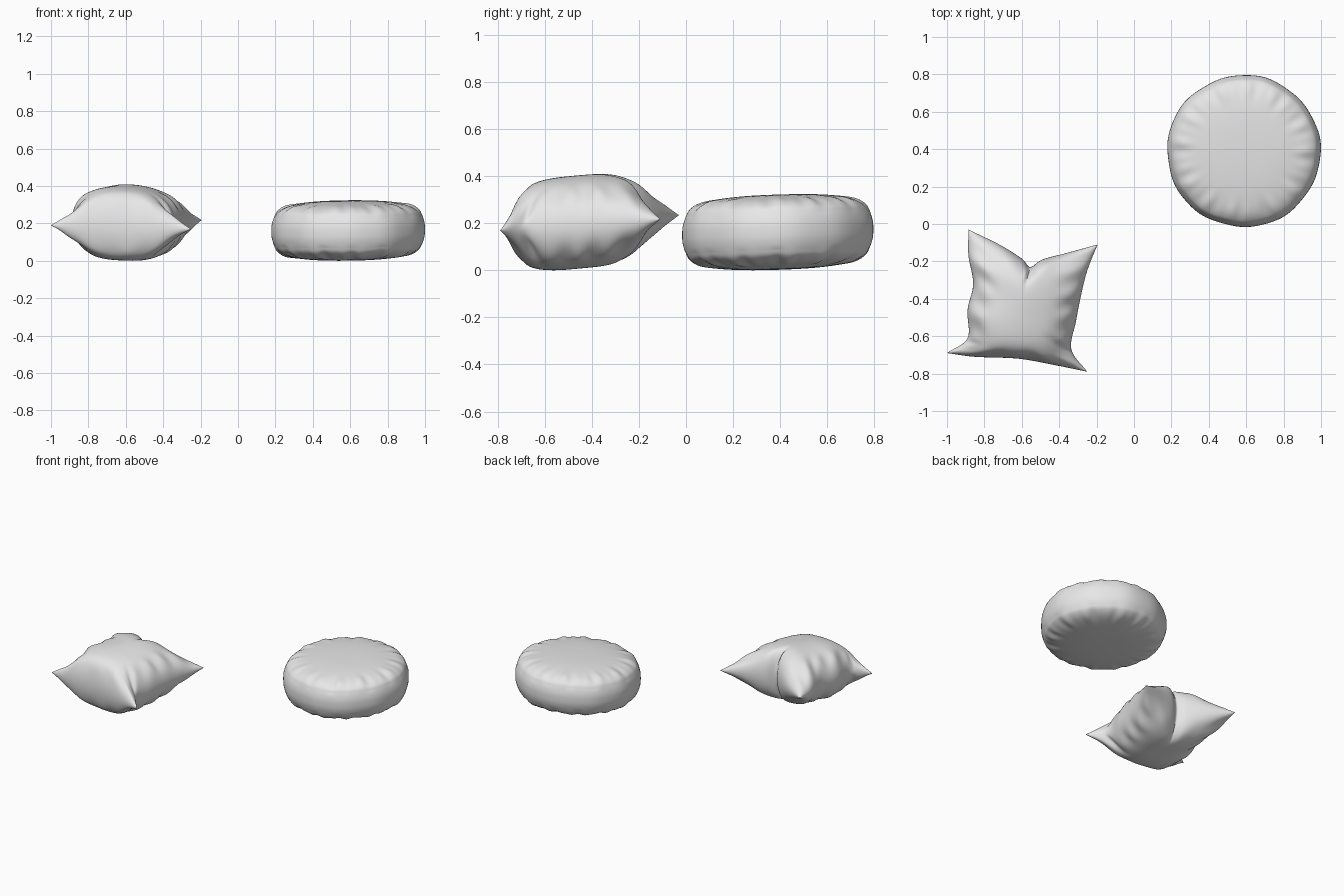
import bpy, bmesh, math
from mathutils import Vector

if "Cube" in bpy.data.objects:
    bpy.data.objects.remove(bpy.data.objects["Cube"], do_unlink=True)

fabric = bpy.data.materials.new("grey_fabric")
fabric.use_nodes = True
fabric.diffuse_color = (0.8, 0.8, 0.8, 1)
fabric.node_tree.nodes["Principled BSDF"].inputs["Base Color"].default_value = (0.8, 0.8, 0.8, 1)


def curve(points, t):
    """Smooth curve through the points, t from 0 to 1."""
    pts = [Vector(p) for p in points]
    last = len(pts) - 1
    i = min(int(t * last), last - 1)
    s = t * last - i
    b, c = pts[i], pts[i + 1]
    a = pts[i - 1] if i else b * 2 - c
    d = pts[i + 2] if i + 2 <= last else c * 2 - b
    return (b * 2 + (c - a) * s + (a * 2 - b * 5 + c * 4 - d) * s**2
            + (b * 3 - a - c * 3 + d) * s**3) / 2


def finish(bm, name, angle):
    bmesh.ops.remove_doubles(bm, verts=bm.verts, dist=0.00001)
    bmesh.ops.recalc_face_normals(bm, faces=bm.faces)
    low = min(v.co.z for v in bm.verts)
    bmesh.ops.translate(bm, verts=bm.verts, vec=(0, 0, -low))
    mesh = bpy.data.meshes.new(name)
    bm.to_mesh(mesh)
    bm.free()
    mesh.materials.append(fabric)
    obj = bpy.data.objects.new(name, mesh)
    bpy.context.collection.objects.link(obj)
    bpy.ops.object.select_all(action='DESELECT')
    obj.select_set(True)
    bpy.context.view_layer.objects.active = obj
    bpy.ops.object.shade_smooth_by_angle(angle=math.radians(angle))


def bump(x, centre, width):
    return math.exp(-((x - centre) / width) ** 2)


# Square pillow: seam outline filled as a patch, puffed up and down
FRONT = [(-1, -.69), (-.85, -.71), (-.62, -.72), (-.42, -.755), (-.25, -.79)]
BACK = [(-.885, -.03), (-.72, -.11), (-.6, -.185), (-.555, -.23),
        (-.49, -.19), (-.36, -.155), (-.195, -.11)]
LEFT = [(-1, -.69), (-.89, -.61), (-.89, -.46), (-.86, -.32), (-.885, -.17), (-.885, -.03)]
RIGHT = [(-.25, -.79), (-.335, -.67), (-.31, -.52), (-.285, -.39), (-.25, -.25), (-.195, -.11)]


def mix(a, b, t):
    return a * (1 - t) + b * t


def seam_point(u, v):
    corners = mix(mix(Vector(FRONT[0]), Vector(FRONT[-1]), u),
                  mix(Vector(BACK[0]), Vector(BACK[-1]), u), v)
    flat = (mix(curve(FRONT, u), curve(BACK, u), v)
            + mix(curve(LEFT, v), curve(RIGHT, v), u) - corners)
    return flat, mix(mix(.19, .17, u), mix(.235, .218, u), v)


def puff(u, v, side):
    fu = max(0, 1 - abs(2 * u - 1) ** 3) ** .5
    fv = max(0, 1 - abs(2 * v - 1) ** (5 if v > .5 else 3)) ** .5
    du, dv = min(u, 1 - u), min(v, 1 - v)
    pinch = 1 - .45 * math.exp(-(du * du + dv * dv) / .04)
    # Folds running in from the seams, deepest at the front corner and back notch
    folds = (.07 * bump(du, .06, .08) * math.sin(33 * v + 5 * u + side)
             + .04 * bump(dv, .06, .07) * math.sin(28 * u + side))
    crease = (.3 * bump(v, .17 + .5 * (1 - u), .03) * bump(u, 1, .13)
              + .22 * bump(v, .17, .03) * bump(u, 0, .1)
              + .2 * bump(u, .5, .03) * bump(v, 1, .12))
    return .197 * fu * fv * pinch * (1 + folds - crease)


N = 72
steps = [(1 - math.cos(math.pi * i / N)) / 2 for i in range(N + 1)]
bm = bmesh.new()
for side in (1, -1):
    grid = []
    for v in steps:
        row = []
        for u in steps:
            flat, z = seam_point(u, v)
            row.append(bm.verts.new((flat.x, flat.y, z + side * puff(u, v, side))))
        grid.append(row)
    for j in range(N):
        for i in range(N):
            bm.faces.new((grid[j][i], grid[j][i + 1], grid[j + 1][i + 1], grid[j + 1][i]))
finish(bm, "square_pillow", 60)

# Round cushion: side band and two puffed panels, swept around a tilted axis
BAND = [(.398, .07), (.408, .035), (.41, 0), (.408, -.035), (.398, -.07)]
PANEL = [(.398, .07), (.378, .105), (.33, .132), (.25, .148), (.14, .157), (0, .16)]
top = [curve(PANEL, i / 24) for i in range(25)]
bottom = [Vector((p.x, -p.y)) for p in top]
band = [curve(BAND, i / 8) for i in range(9)]
profile = top[:0:-1] + band + bottom[1:]
SIDES = 144


def cushion_point(r, z, a):
    # Gathers fade out away from the seams
    sign = 1 if z > 0 else -1
    gather = bump(r, .345, .055) if abs(z) > .071 else 0
    ripple = (math.sin(17 * a + sign) + .7 * math.sin(29 * a + 2 * sign)
              + .6 * math.sin(7 * a + sign)) * .0035
    z += sign * gather * ripple
    r *= 1 + .006 * math.sin(5 * a + 1) + .004 * math.sin(11 * a)
    x, y = r * math.cos(a), r * .99 * math.sin(a)
    return (.587 + x, .39 + y, .17 + z + .032 * y + .012 * x)


bm = bmesh.new()
rings = []
for r, z in profile:
    if r < .001:
        rings.append([bm.verts.new(cushion_point(0, z, 0))] * SIDES)
    else:
        rings.append([bm.verts.new(cushion_point(r, z, math.tau * k / SIDES))
                      for k in range(SIDES)])
for upper, lower in zip(rings, rings[1:]):
    for k in range(SIDES):
        n = (k + 1) % SIDES
        corners = dict.fromkeys((upper[k], lower[k], lower[n], upper[n]))
        bm.faces.new(tuple(corners))
finish(bm, "round_cushion", 32)
